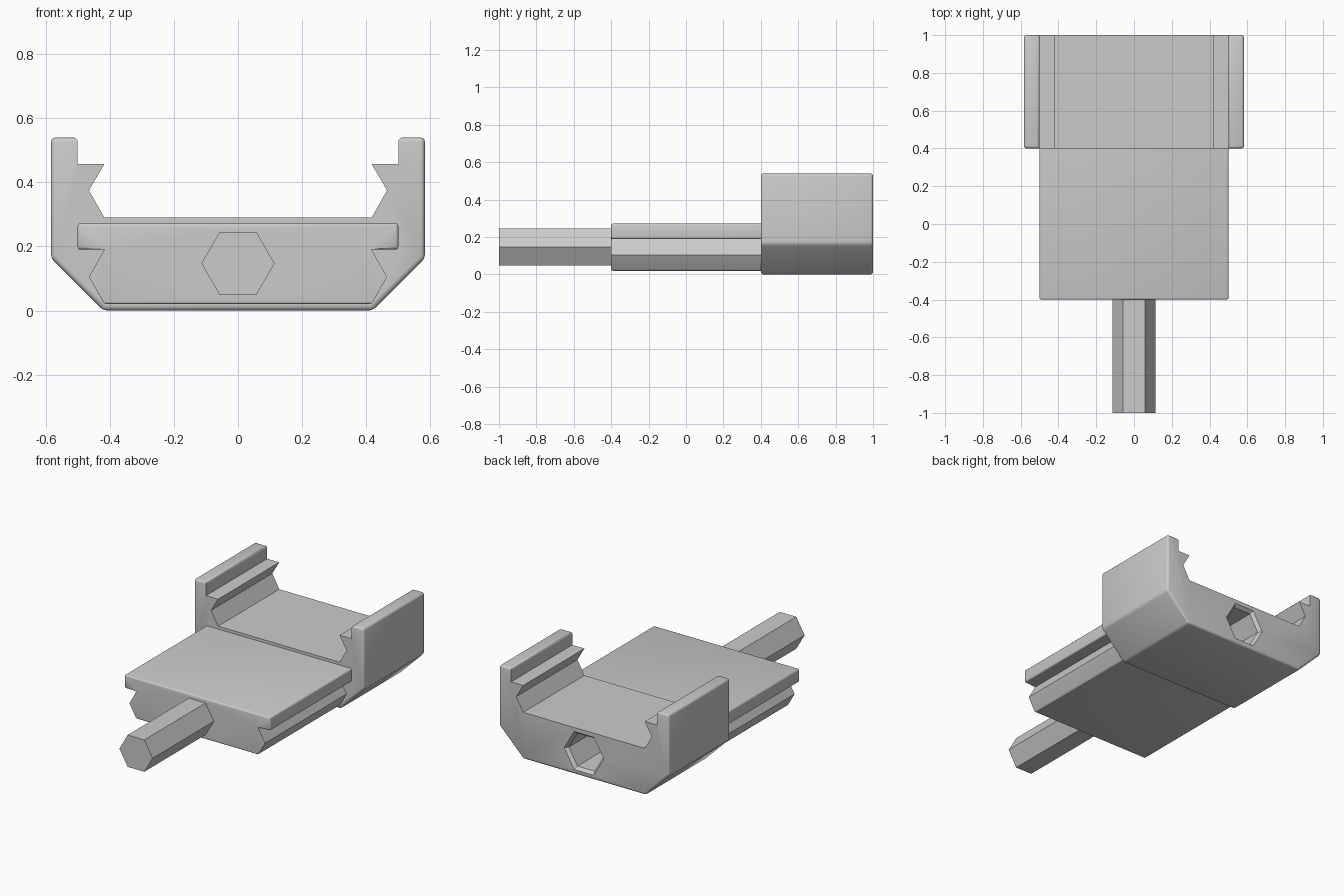
import bpy, bmesh, math

if "Cube" in bpy.data.objects:
    bpy.data.objects.remove(bpy.data.objects["Cube"])

grey = bpy.data.materials.new("light_grey")
grey.diffuse_color = (0.6, 0.6, 0.6, 1)
grey.use_nodes = True
grey.node_tree.nodes["Principled BSDF"].inputs["Base Color"].default_value = grey.diffuse_color


def extrude(name, pts, y0, y1, bevel=0, rule=None):
    """Extrude an (x, z) outline along y, rounding the edges picked by rule."""
    bm = bmesh.new()
    rings = [[bm.verts.new((x, y, z)) for x, z in pts] for y in (y0, y1)]
    bm.faces.new(rings[0])
    bm.faces.new(rings[1])
    for i in range(len(pts)):
        j = (i + 1) % len(pts)
        bm.faces.new((rings[0][i], rings[0][j], rings[1][j], rings[1][i]))
    bmesh.ops.recalc_face_normals(bm, faces=bm.faces)
    if rule:
        edges = [e for e in bm.edges if rule(*[v.co for v in e.verts])]
        bmesh.ops.bevel(bm, geom=edges, offset=bevel, segments=3, profile=0.5,
                        affect='EDGES', clamp_overlap=True)
    me = bpy.data.meshes.new(name)
    bm.to_mesh(me)
    bm.free()
    ob = bpy.data.objects.new(name, me)
    bpy.context.collection.objects.link(ob)
    me.materials.append(grey)
    return ob


def mirrored(right):
    return right + [(-x, z) for x, z in reversed(right)]


def hexagon(r):
    return [(r * math.cos(k * math.pi / 3), 0.147 + r * math.sin(k * math.pi / 3))
            for k in range(6)]


def combine(target, other, op):
    mod = target.modifiers.new(op.lower(), 'BOOLEAN')
    mod.operation, mod.solver, mod.object = op, 'EXACT', other
    bpy.context.view_layer.objects.active = target
    bpy.ops.object.modifier_apply(modifier=mod.name)
    bpy.data.objects.remove(other)


# Clamp: wide channel with hooked arms, rounded along its outer contour
def clamp_outer(a, b):
    def on_outer(p):
        return p.z < 0.2 or abs(p.x) > 0.57 or p.z > 0.53
    return on_outer(a) and on_outer(b)


clamp = extrude("clamp_body", mirrored([
    (0.42, 0), (0.583, 0.163), (0.583, 0.54), (0.50, 0.54),
    (0.50, 0.457), (0.417, 0.457), (0.465, 0.375), (0.417, 0.29)]),
    0.4, 1.0, 0.014, clamp_outer)


# Rail: plate with undercut grooves, rounded plate and bottom edges
def rail_edges(a, b):
    if min(a.y, b.y) > 0:
        return False
    plate = min(a.z, b.z) > 0.18 and max(abs(a.x), abs(b.x)) > 0.49
    bottom = max(a.z, b.z) < 0.05
    return plate or bottom


rail = extrude("rail", mirrored([
    (0.417, 0.02), (0.465, 0.105), (0.417, 0.19), (0.50, 0.19), (0.50, 0.272)]),
    -0.4, 0.45, 0.009, rail_edges)
combine(clamp, rail, 'UNION')

# Hexagonal pin
combine(clamp, extrude("hex_pin", hexagon(0.114), -1.0, -0.35), 'UNION')

# Hexagonal socket in the back, with a flared rim
socket = extrude("socket_cutter", hexagon(0.118), 0.4, 1.05)
combine(clamp, socket, 'DIFFERENCE')
rim = extrude("rim_cutter", hexagon(0.118), 0.98, 1.02)
for v in rim.data.vertices:
    if v.co.y > 1:
        v.co.x *= 1.3
        v.co.z = 0.147 + (v.co.z - 0.147) * 1.3
combine(clamp, rim, 'DIFFERENCE')

clamp.name = "rail_connector"
bpy.ops.object.select_all(action='DESELECT')
clamp.select_set(True)
bpy.context.view_layer.objects.active = clamp
bpy.ops.object.shade_smooth_by_angle(angle=math.radians(35))
